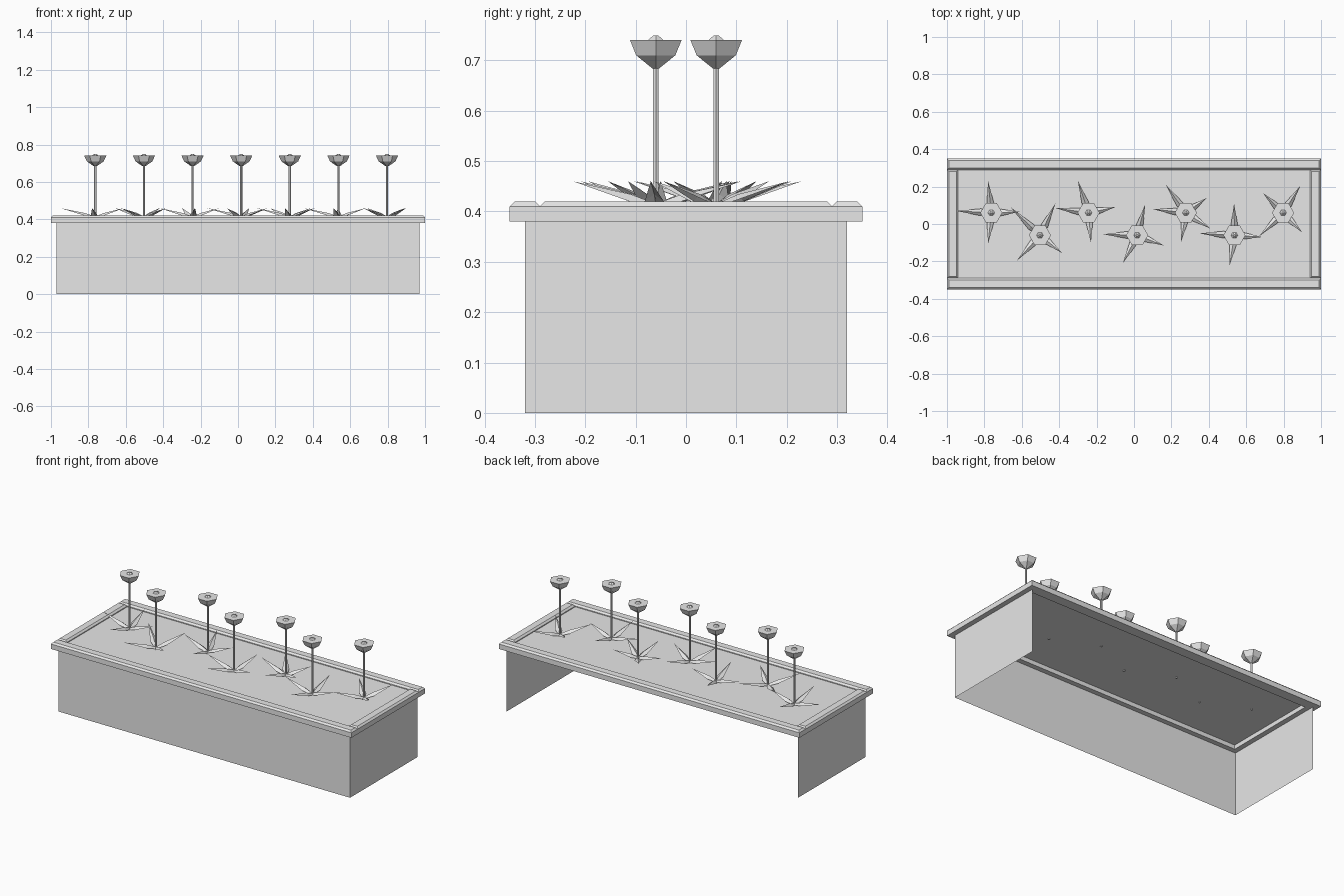
import bpy, bmesh, math
from mathutils import Vector

if "Cube" in bpy.data.objects:
    bpy.data.objects.remove(bpy.data.objects["Cube"])

grey = bpy.data.materials.new("plain_grey")
grey.diffuse_color = (0.8, 0.8, 0.8, 1)
grey.use_nodes = True
grey.node_tree.nodes["Principled BSDF"].inputs["Base Color"].default_value = grey.diffuse_color


def make(name, verts, faces):
    mesh = bpy.data.meshes.new(name)
    mesh.from_pydata(verts, [], faces)
    mesh.materials.append(grey)
    obj = bpy.data.objects.new(name, mesh)
    bpy.context.collection.objects.link(obj)
    return obj


def loft(name, centre, rings, sides, turn=0.0):
    """Stack of polygon rings (radius, z) closed at both ends."""
    verts, faces = [], []
    for r, z in rings:
        for k in range(sides):
            a = turn + 2 * math.pi * k / sides
            verts.append((centre[0] + r * math.cos(a), centre[1] + r * math.sin(a), z))
    for i in range(len(rings) - 1):
        for k in range(sides):
            n = (k + 1) % sides
            b, t = i * sides, (i + 1) * sides
            faces.append((b + k, b + n, t + n, t + k))
    faces.append(tuple(reversed(range(sides))))
    faces.append(tuple(range(len(verts) - sides, len(verts))))
    return make(name, verts, faces)


def rim_bar(name, x0, x1, y0, y1):
    """Rim bar with chamfered top edges."""
    verts = []
    for inset, z in ((0, 0.38), (0, 0.41), (0.01, 0.42)):
        verts += [(x0 + inset, y0 + inset, z), (x1 - inset, y0 + inset, z),
                  (x1 - inset, y1 - inset, z), (x0 + inset, y1 - inset, z)]
    faces = [(3, 2, 1, 0), (8, 9, 10, 11)]
    for b in (0, 4):
        for k in range(4):
            n = (k + 1) % 4
            faces.append((b + k, b + n, b + 4 + n, b + 4 + k))
    make(name, verts, faces)


# Planter walls: open at the back and underneath
W, D, H = 0.97, 0.32, 0.38
make("front_wall", [(-W, -D, 0), (W, -D, 0), (W, -D, H), (-W, -D, H)], [(0, 1, 2, 3)])
make("right_wall", [(W, -D, 0), (W, D, 0), (W, D, H), (W, -D, H)], [(0, 1, 2, 3)])
make("left_wall", [(-W, D, 0), (-W, -D, 0), (-W, -D, H), (-W, D, H)], [(0, 1, 2, 3)])

# Rim: long bars at front and back, short bars between them
rim_bar("front_rim", -1, 1, -0.35, -0.29)
rim_bar("back_rim", -1, 1, 0.29, 0.35)
rim_bar("left_rim", -1, -0.94, -0.29, 0.29)
rim_bar("right_rim", 0.94, 1, -0.29, 0.29)

# Soil surface
make("soil", [(-0.95, -0.3, 0.405), (0.95, -0.3, 0.405), (0.95, 0.3, 0.405), (-0.95, 0.3, 0.405)],
     [(0, 1, 2, 3)])


def leaves(name, cx, cy, tips):
    """Folded pointed leaves from the stem foot out to each (x, y) tip."""
    verts, faces = [], []
    for tx, ty in tips:
        out = Vector((tx - cx, ty - cy, 0))
        side = Vector((-out.y, out.x, 0)).normalized()
        foot = Vector((cx, cy, 0))
        n = len(verts)
        for along, wide, z in ((0, 0.006, 0.405), (0, -0.006, 0.405), (0.3, 0.019, 0.42),
                               (0.3, 0, 0.434), (0.3, -0.019, 0.42), (1, 0, 0.46), (0, 0, 0.415)):
            p = foot + out * along + side * wide
            verts.append((p.x, p.y, z))
        faces += [(n, n + 6, n + 3, n + 2), (n + 6, n + 1, n + 4, n + 3),
                  (n + 2, n + 3, n + 5), (n + 3, n + 4, n + 5)]
    make(name, verts, faces)


# Seven flowers in a zigzag row; leaf tips as (x, y)
tip_sets = [
    [(-0.95, 0.07), (-0.78, 0.23), (-0.61, 0.065), (-0.78, -0.105)],
    [(-0.66, 0.09), (-0.42, 0.11), (-0.385, -0.155), (-0.625, -0.195)],
    [(-0.42, 0.085), (-0.30, 0.23), (-0.10, 0.09), (-0.23, -0.10)],
    [(-0.165, -0.055), (0.06, 0.105), (0.16, -0.115), (-0.06, -0.21)],
    [(0.10, 0.08), (0.17, 0.21), (0.41, -0.025), (0.25, -0.10), (0.39, 0.14)],
    [(0.35, -0.05), (0.535, 0.11), (0.685, -0.07), (0.51, -0.225)],
    [(0.67, -0.065), (0.89, 0.205), (0.90, -0.045), (0.69, 0.165)],
]
for i, tips in enumerate(tip_sets):
    cx, cy = -0.763 + 0.26 * i, 0.06 if i % 2 == 0 else -0.06
    loft(f"stem_{i + 1}", (cx, cy), [(0.006, 0.40), (0.006, 0.69)], 6)
    loft(f"flower_cup_{i + 1}", (cx, cy), [(0.008, 0.684), (0.045, 0.71), (0.059, 0.74)], 6)
    loft(f"flower_centre_{i + 1}", (cx, cy), [(0.018, 0.74), (0.006, 0.749)], 6)
    leaves(f"leaves_{i + 1}", cx, cy, tips)
